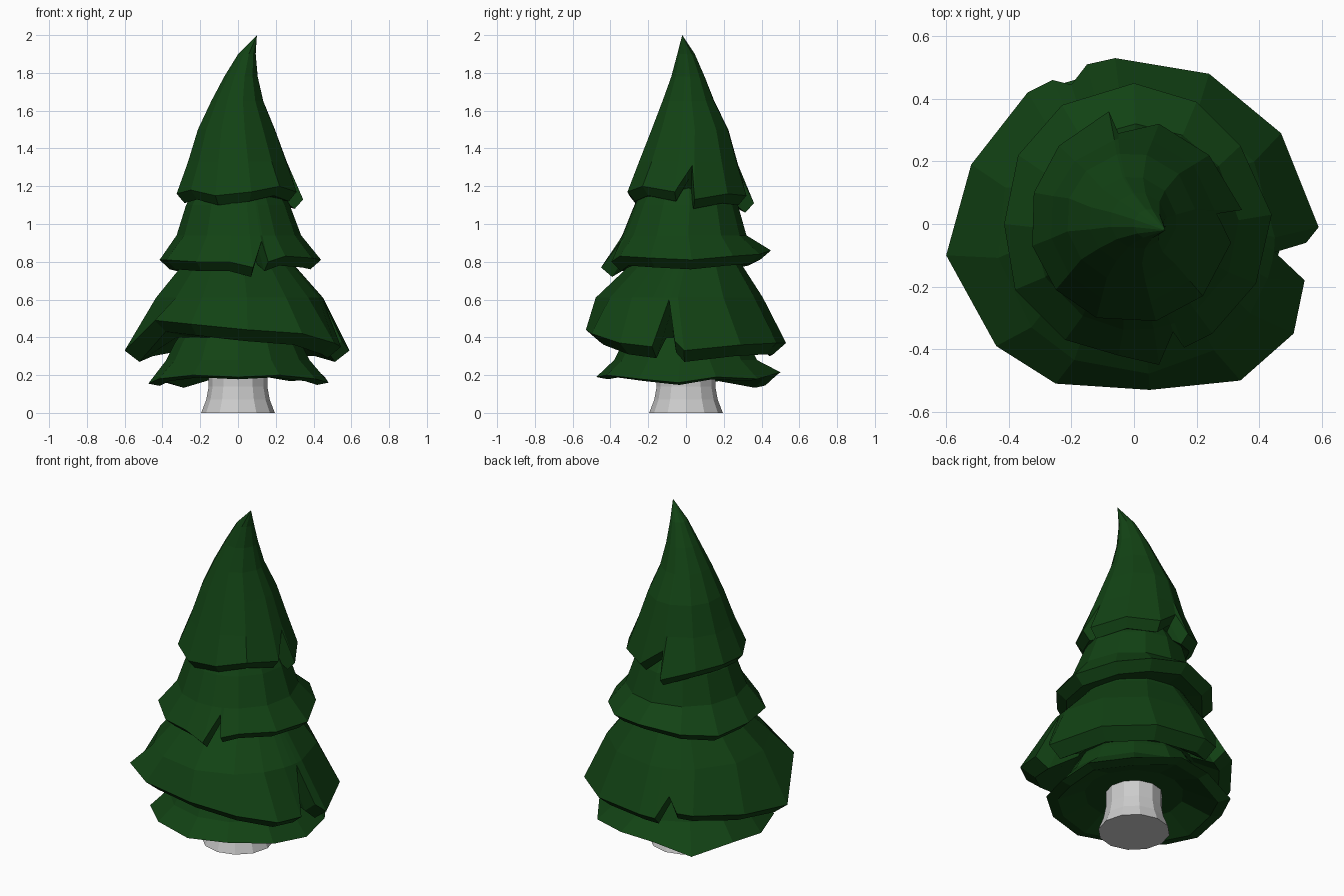
import bpy, bmesh, math

green = bpy.data.materials.new("needle_green")
green.diffuse_color = (0.006, 0.055, 0.007, 1)


def skin(name, rings, tip=None, mat=None):
    """Bridge closed rings of equal length, bottom to top, and cap both ends."""
    bm = bmesh.new()
    loops = [[bm.verts.new(p) for p in ring] for ring in rings]
    n = len(loops[0])
    for a, b in zip(loops, loops[1:]):
        for i in range(n):
            j = (i + 1) % n
            bm.faces.new((a[i], a[j], b[j], b[i]))
    bm.faces.new(loops[0][::-1])
    if tip:
        t = bm.verts.new(tip)
        for i in range(n):
            bm.faces.new((loops[-1][i], loops[-1][(i + 1) % n], t))
    else:
        bm.faces.new(loops[-1])
    bmesh.ops.recalc_face_normals(bm, faces=bm.faces)
    me = bpy.data.meshes.new(name)
    bm.to_mesh(me)
    bm.free()
    ob = bpy.data.objects.new(name, me)
    bpy.context.collection.objects.link(ob)
    if mat:
        me.materials.append(mat)
    return ob


def tier(name, rim, rings, inner, tip=None, drop=0.06):
    """Skirt: ragged rim (x, y, z), rings (z, r, cx, cy), hollow underside (z, r)."""
    ang = [math.atan2(y, x) for x, y, z in rim]

    def circle(z, r, cx=0, cy=0):
        return [(cx + r * math.cos(a), cy + r * math.sin(a), z) for a in ang]

    lip = [(x * 0.87, y * 0.87, z - drop) for x, y, z in rim]
    skin(name, [circle(*inner), lip, rim] + [circle(*r) for r in rings], tip, green)


# Flared trunk
skin("trunk", [[(r * math.cos(i * math.tau / 12), r * math.sin(i * math.tau / 12), z)
                for i in range(12)]
               for z, r in ((0, 0.195), (0.07, 0.168), (0.14, 0.155), (0.3, 0.155))])

# Lowest branches
tier("lowest_branches", [
    (0.48, -0.04, 0.16), (0.46, 0.16, 0.19), (0.32, 0.38, 0.18), (0.08, 0.50, 0.215),
    (-0.12, 0.48, 0.20), (-0.33, 0.42, 0.145), (-0.45, 0.20, 0.18), (-0.475, -0.03, 0.155),
    (-0.42, -0.23, 0.18), (-0.24, -0.41, 0.20), (0.0, -0.475, 0.19), (0.22, -0.42, 0.20),
    (0.41, -0.25, 0.18)],
    [(0.28, 0.38), (0.37, 0.335), (0.5, 0.25)], (0.235, 0.27), drop=0.012)

# Widest branches, with two tears
tier("wide_branches", [
    (0.59, -0.01, 0.33), (0.47, 0.29, 0.36), (0.24, 0.48, 0.37), (-0.06, 0.53, 0.37),
    (-0.15, 0.51, 0.36), (-0.20, 0.445, 0.48), (-0.26, 0.46, 0.40), (-0.34, 0.42, 0.39),
    (-0.52, 0.19, 0.36), (-0.60, -0.10, 0.33), (-0.44, -0.39, 0.49), (-0.25, -0.51, 0.47),
    (0.05, -0.53, 0.44), (0.34, -0.50, 0.42), (0.51, -0.35, 0.37), (0.545, -0.18, 0.35),
    (0.45, -0.09, 0.60), (0.55, -0.06, 0.38)],
    [(0.61, 0.445, 0.005, -0.035), (0.78, 0.30), (0.92, 0.23)], (0.40, 0.33))

# Third branches, torn at the front
tier("upper_branches", [
    (0.44, 0.03, 0.81), (0.34, 0.25, 0.83), (0.20, 0.39, 0.84), (0.0, 0.45, 0.86),
    (-0.23, 0.38, 0.83), (-0.37, 0.22, 0.80), (-0.415, 0.0, 0.81), (-0.38, -0.21, 0.81),
    (-0.22, -0.37, 0.80), (-0.05, -0.42, 0.80), (0.08, -0.45, 0.77), (0.125, -0.345, 0.91),
    (0.16, -0.395, 0.80), (0.25, -0.35, 0.83), (0.39, -0.19, 0.82)],
    [(0.94, 0.33, 0.005, -0.01), (1.1, 0.275), (1.25, 0.19)], (0.80, 0.26), drop=0.05)

# Leaning crown, with two tears
tier("crown", [
    (0.265, 0.033, 1.31), (0.345, 0.045, 1.13), (0.24, 0.22, 1.16), (0.08, 0.32, 1.15),
    (-0.05, 0.29, 1.25), (-0.08, 0.36, 1.11), (-0.24, 0.25, 1.16), (-0.32, 0.10, 1.17),
    (-0.325, -0.07, 1.16), (-0.25, -0.21, 1.18), (-0.12, -0.30, 1.15), (0.07, -0.31, 1.17),
    (0.22, -0.23, 1.20), (0.31, -0.06, 1.17)],
    [(1.33, 0.265, -0.005, 0.01), (1.50, 0.207, -0.01, 0.02), (1.65, 0.14, -0.005, 0.012),
     (1.78, 0.09, 0.015, 0.01), (1.90, 0.047, 0.047, 0.0)],
    (1.14, 0.22), tip=(0.10, -0.02, 2.0), drop=0.05)
